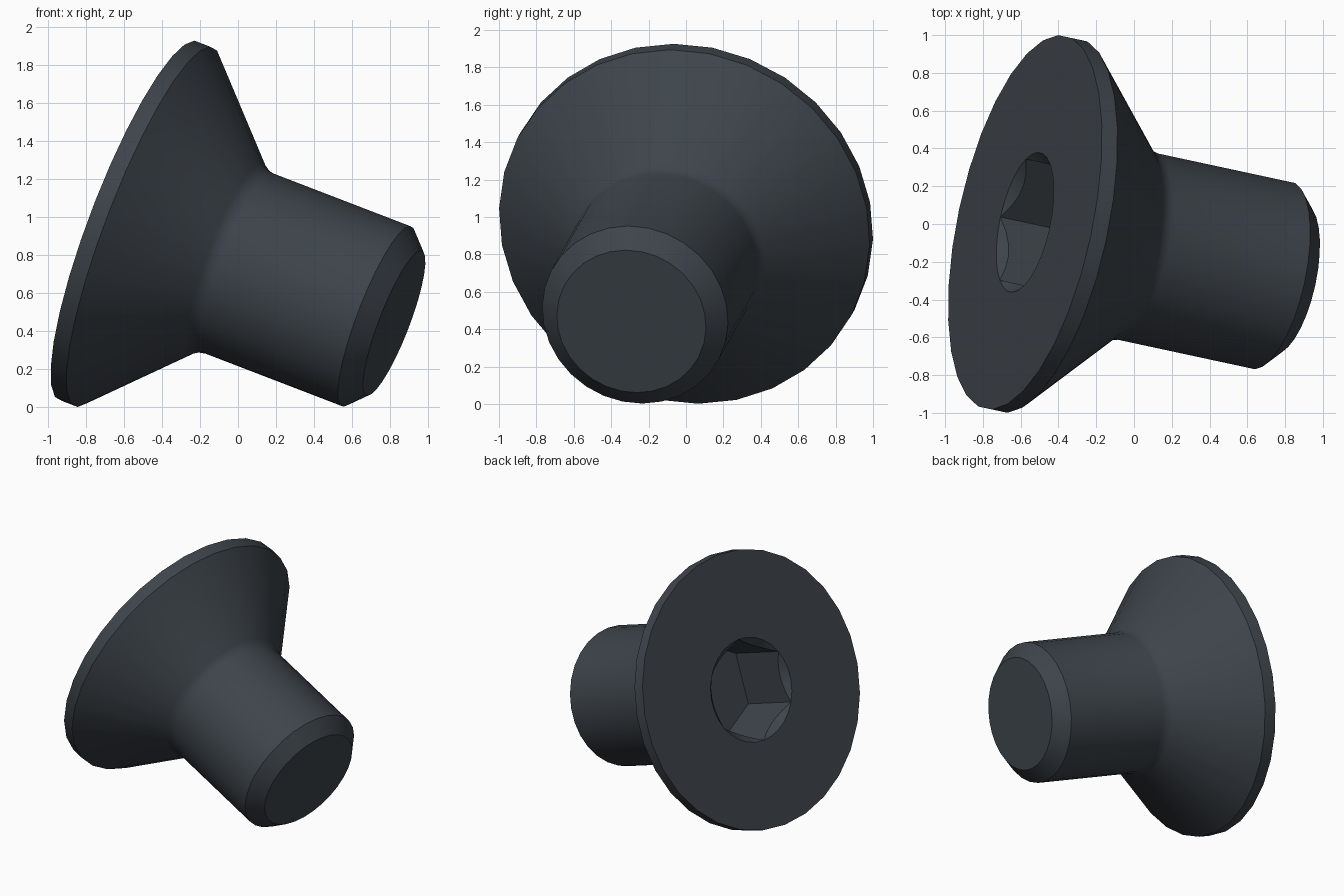
import bpy, bmesh, math
from mathutils import Matrix, Vector

if "Cube" in bpy.data.objects:
    bpy.data.objects.remove(bpy.data.objects["Cube"])

SEGMENTS = 30
HEAD_R, RIM_T, SHANK_R = 1.011, 0.09, 0.507
SOCKET_R, SOCKET_DEPTH = 0.378, 0.48
LENGTH, CHAMFER = 1.527, 0.10
JOIN_T = RIM_T + HEAD_R - SHANK_R      # 45 degree countersink ends here


def hex_radius(k):
    """Radius of the hexagon at segment k (corners every fifth segment)."""
    rel = math.radians((k % 5) * 12 - 30)
    return SOCKET_R * math.cos(math.radians(30)) / math.cos(rel)


# Rings as (radius, depth along the axis), from socket floor to screw tip
rings = [
    lambda k: (hex_radius(k), SOCKET_DEPTH),              # socket floor
    lambda k: (hex_radius(k), SOCKET_R - hex_radius(k)),  # scalloped countersink
]
profile = [
    (SOCKET_R, 0), (HEAD_R, 0), (HEAD_R, RIM_T),          # head face and rim
    (SHANK_R + 0.028, JOIN_T - 0.028),                    # small fillet under head
    (SHANK_R + 0.008, JOIN_T + 0.003),
    (SHANK_R, JOIN_T + 0.04),
    (SHANK_R, LENGTH - CHAMFER),                          # shank
    (SHANK_R - CHAMFER, LENGTH),                          # chamfered tip
]
rings += [lambda k, p=p: p for p in profile]

bm = bmesh.new()
loops = []
for ring in rings:
    loop = []
    for k in range(SEGMENTS):
        r, t = ring(k)
        a = math.radians(90 + 360 / SEGMENTS * k)
        loop.append(bm.verts.new((r * math.cos(a), r * math.sin(a), t)))
    loops.append(loop)
for lo, hi in zip(loops, loops[1:]):
    for k in range(SEGMENTS):
        n = (k + 1) % SEGMENTS
        bm.faces.new((lo[k], lo[n], hi[n], hi[k]))
bm.faces.new(loops[0])
bm.faces.new(loops[-1])
bmesh.ops.remove_doubles(bm, verts=bm.verts, dist=0.0005)
bmesh.ops.recalc_face_normals(bm, faces=bm.faces)

# Tilt the screw so its axis points right, forward and down
axis = Vector((0.915, -0.197, -0.352)).normalized()
side = Vector((0, 0, 1)).cross(axis).normalized()
up = axis.cross(side)
tilt = Matrix((side, up, axis)).transposed().to_4x4()
bm.transform(Matrix.Translation((-0.577, 0.009, 0.98)) @ tilt)

mesh = bpy.data.meshes.new("countersunk_screw")
bm.to_mesh(mesh)
bm.free()
screw = bpy.data.objects.new("countersunk_screw", mesh)
bpy.context.collection.objects.link(screw)

steel = bpy.data.materials.new("dark_steel")
steel.diffuse_color = (0.047, 0.058, 0.070, 1)
steel.use_nodes = True
steel.node_tree.nodes["Principled BSDF"].inputs["Base Color"].default_value = steel.diffuse_color
mesh.materials.append(steel)

# Smooth the round surfaces, keep the machined edges sharp
bpy.context.view_layer.objects.active = screw
screw.select_set(True)
bpy.ops.object.shade_smooth_by_angle(angle=math.radians(30))
